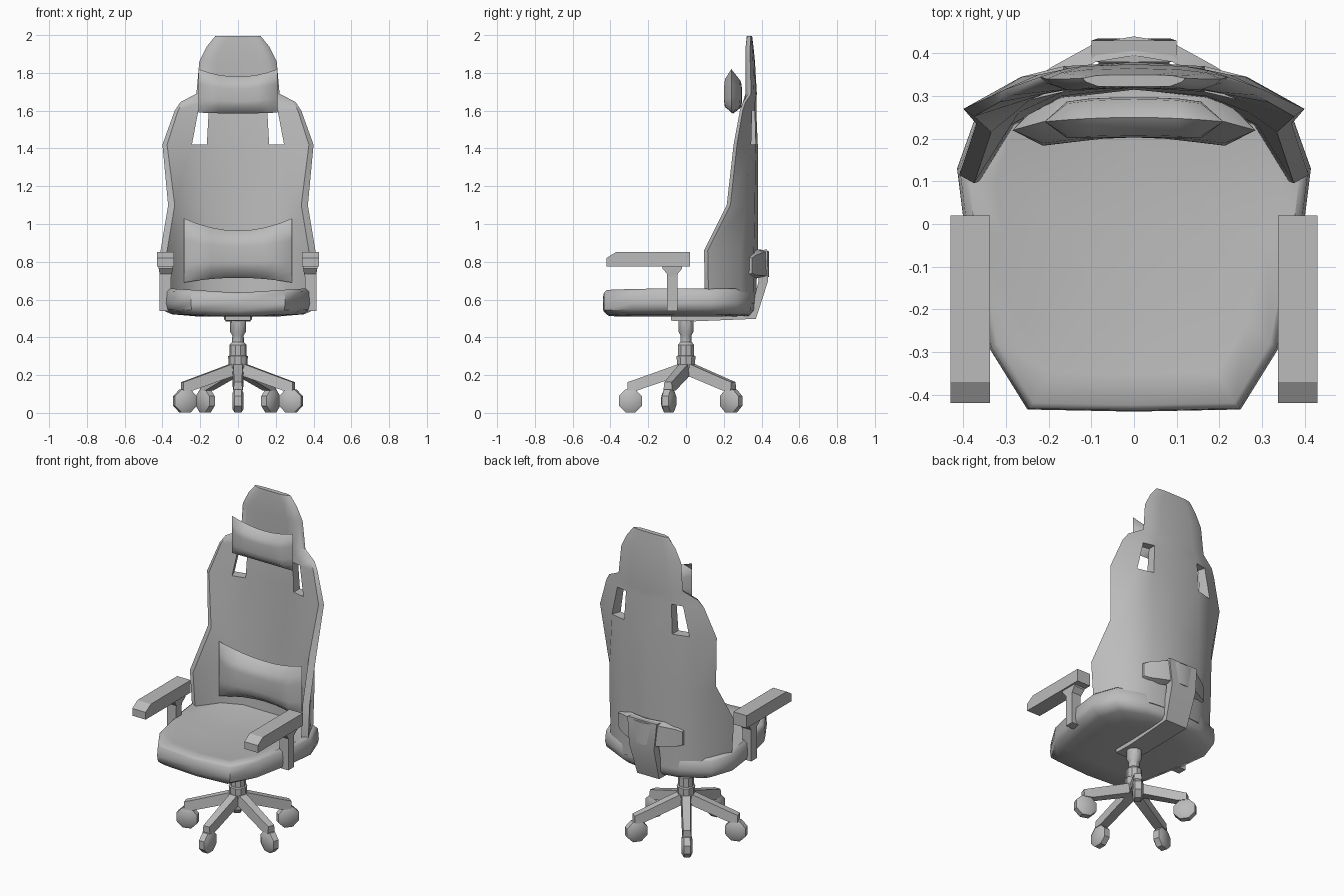
import bpy, bmesh, math
from mathutils import Vector, Matrix

if "Cube" in bpy.data.objects:
    bpy.data.objects.remove(bpy.data.objects["Cube"])

grey = bpy.data.materials.new("plain grey")
grey.diffuse_color = (0.5, 0.5, 0.5, 1)
grey.use_nodes = True
grey.node_tree.nodes["Principled BSDF"].inputs["Base Color"].default_value = grey.diffuse_color


def make(name, verts, faces, angle=40):
    """Mesh object from points and faces, cleaned and shaded by angle."""
    me = bpy.data.meshes.new(name)
    me.from_pydata([tuple(v) for v in verts], [], faces)
    bm = bmesh.new()
    bm.from_mesh(me)
    bmesh.ops.remove_doubles(bm, verts=bm.verts, dist=0.0005)
    bmesh.ops.recalc_face_normals(bm, faces=bm.faces)
    bm.to_mesh(me)
    bm.free()
    me.materials.append(grey)
    ob = bpy.data.objects.new(name, me)
    bpy.context.collection.objects.link(ob)
    bpy.ops.object.select_all(action='DESELECT')
    ob.select_set(True)
    bpy.context.view_layer.objects.active = ob
    bpy.ops.object.shade_smooth_by_angle(angle=math.radians(angle))
    return ob


def loft(name, rings, angle=40, matrix=Matrix()):
    """Skin a list of equal rings and cap both ends."""
    n = len(rings[0])
    verts = [matrix @ Vector(p) for r in rings for p in r]
    faces = [(k * n + i, k * n + (i + 1) % n, (k + 1) * n + (i + 1) % n, (k + 1) * n + i)
             for k in range(len(rings) - 1) for i in range(n)]
    faces += [tuple(range(n)), tuple(range(len(verts) - n, len(verts)))]
    return make(name, verts, faces, angle)


def circle(r, z, n=10):
    return [(r * math.cos(2 * math.pi * i / n), r * math.sin(2 * math.pi * i / n), z) for i in range(n)]


# Seat: stacked outlines with a dished top
half = [(0, -.44), (.25, -.435), (.34, -.29), (.395, -.03), (.415, .13), (.365, .27), (.2, .345)]
outline = half + [(0, .37)] + [(-x, y) for x, y in reversed(half[1:])]
levels = [(.5, .6, .51, 0), (.85, .93, .512, .008), (.98, .995, .54, .006), (1, 1, .58, 0),
          (.985, .995, .625, .015), (.94, .965, .636, .018), (.78, .8, .63, .012), (.4, .4, .622, 0)]
loft("seat", [[(x * sx, y * sy, z + dz * min(abs(x) / .3, 1.3)) for x, y in outline]
              for sx, sy, z, dz in levels], 50)

# Backrest: front and back sheets with two shoulder openings
# each row: z, x of columns 1-3, back y of columns 0-3, thickness, wing factor
rows = [(.58, .17, .31, .395, .37, .355, .29, .12, .065, 1),
        (.86, .17, .32, .41, .38, .36, .29, .115, .065, 1),
        (1.10, .17, .30, .37, .38, .365, .32, .235, .065, 1),
        (1.42, .165, .265, .40, .38, .37, .345, .27, .06, .7),
        (1.60, .155, .225, .335, .372, .365, .35, .3, .05, .5),
        (1.645, .15, .205, .305, .372, .366, .35, .315, .045, .4),
        (1.69, .12, .175, .22, .375, .37, .36, .345, .05, .4),
        (1.86, .11, .17, .205, .365, .362, .355, .34, .045, .4),
        (1.94, .09, .14, .165, .357, .355, .35, .34, .038, .4),
        (1.995, .05, .09, .12, .35, .35, .348, .342, .028, .2)]
front, back = [], []
for z, x1, x2, x3, y0, y1, y2, y3, t, w in rows:
    xs, ys = (0, x1, x2, x3), (y0, y1, y2, y3)
    for c in range(-3, 4):
        a, s = abs(c), (c > 0) - (c < 0)
        back.append((s * xs[a], ys[a], z))
        front.append((s * (xs[a] - (0, 0, .03, .035)[a] * w), ys[a] - t * (1, 1, .9, .3)[a], z))
n = len(front)
edges, faces = {}, []
for r in range(len(rows) - 1):
    for c in range(6):
        if r == 3 and c in (1, 4):
            continue
        q = (r * 7 + c, r * 7 + c + 1, r * 7 + c + 8, r * 7 + c + 7)
        faces += [q, tuple(i + n for i in reversed(q))]
        for i in range(4):
            e = (q[i], q[(i + 1) % 4])
            edges[frozenset(e)] = None if frozenset(e) in edges else e
faces += [(e[1], e[0], e[0] + n, e[1] + n) for e in edges.values() if e]
make("backrest", front + back, faces, 50)


# Pillows: two bulging sheets joined at a pinched rim
def pillow(name, w, z0, z1, ear_top, ear_bottom, y, curve, t, nu=8, nv=6):
    verts, faces = [], []
    for side in (-1, 1):
        base = len(verts)
        for j in range(nv + 1):
            for i in range(nu + 1):
                u, v = 2 * i / nu - 1, 2 * j / nv - 1
                f = (v + 1) / 2
                lo, hi = z0 - ear_bottom * u * u, z1 + ear_top * u * u
                bulge = t * math.sqrt(max(0, (1 - u ** 6) * (1 - v ** 4)))
                verts.append((w * u, y - curve * u * u + side * bulge, lo + (hi - lo) * f))
        for j in range(nv):
            for i in range(nu):
                k = base + j * (nu + 1) + i
                faces.append((k, k + 1, k + nu + 2, k + nu + 1))
    make(name, verts, faces, 60)


pillow("lumbar_pillow", .285, .715, .965, .065, .025, .265, .045, .062)
pillow("head_pillow", .21, 1.585, 1.78, .04, -.005, .25, .01, .047)

# Armrests: chamfered pad, flared post
for side, label in ((1, "right"), (-1, "left")):
    pad = [(-.42, .775), (-.42, .82), (-.37, .852), (.02, .852), (.02, .775)]
    loft(label + "_arm_pad", [[(side * x, y, z) for y, z in pad] for x in (.338, .43)], 20)
    post = [(.54, -.1, -.045, .355, .415), (.715, -.1, -.045, .355, .415),
            (.735, -.1, -.045, .35, .415), (.765, -.125, -.02, .345, .42), (.78, -.125, -.02, .345, .42)]
    loft(label + "_arm_post", [[(side * a, p, z), (side * b, p, z), (side * b, q, z), (side * a, q, z)]
                               for z, p, q, a, b in post], 20)

# Rear bracket: stem under the seat and up the back, plus curved cross bar
stem = [(-.08, .52, -.08, .488, .065), (.05, .52, .05, .485, .065), (.34, .53, .37, .498, .075),
        (.385, .70, .435, .70, .085), (.38, .86, .43, .865, .1)]
loft("bracket_stem", [[(-w, a, b), (w, a, b), (w, c, d), (-w, c, d)] for a, b, c, d, w in stem], 30)
bar = [(-.22, .315, .035, .73, .83), (-.19, .325, .045, .72, .845), (-.09, .38, .045, .715, .865),
       (0, .395, .045, .71, .865)]
bar += [(-x, y, t, a, b) for x, y, t, a, b in reversed(bar[:-1])]
loft("bracket_bar", [[(x, y, a), (x, y + t, a + .01), (x, y + t, b - .01), (x, y, b)]
                     for x, y, t, a, b in bar], 30)

# Gas column and hub
loft("column", [circle(r, z) for r, z in ((.05, .235), (.052, .30), (.045, .305), (.045, .36), (.032, .375),
                                          (.03, .41), (.042, .43), (.042, .49), (.06, .505))], 35)

# Five legs with casters, one pointing forward
for k in range(5):
    m = Matrix.Rotation(math.radians(-90 + 72 * k), 4, 'Z')
    leg = [(.0, .2, .275, .03), (.05, .19, .255, .03), (.26, .118, .18, .027), (.31, .118, .163, .025)]
    loft(f"leg_{k + 1}", [[(r, -w, a), (r, w, a), (r, w * .8, b), (r, -w * .8, b)] for r, a, b, w in leg], 35, m)
    wheel = m @ Matrix.Translation((.295, 0, .063)) @ Matrix.Rotation(math.pi / 2, 4, 'X')
    loft(f"caster_{k + 1}", [circle(.045, -.03, 8), circle(.066, -.018, 8), circle(.066, .018, 8),
                             circle(.045, .03, 8)], 35, wheel @ Matrix.Rotation(math.pi / 8, 4, 'Z'))
